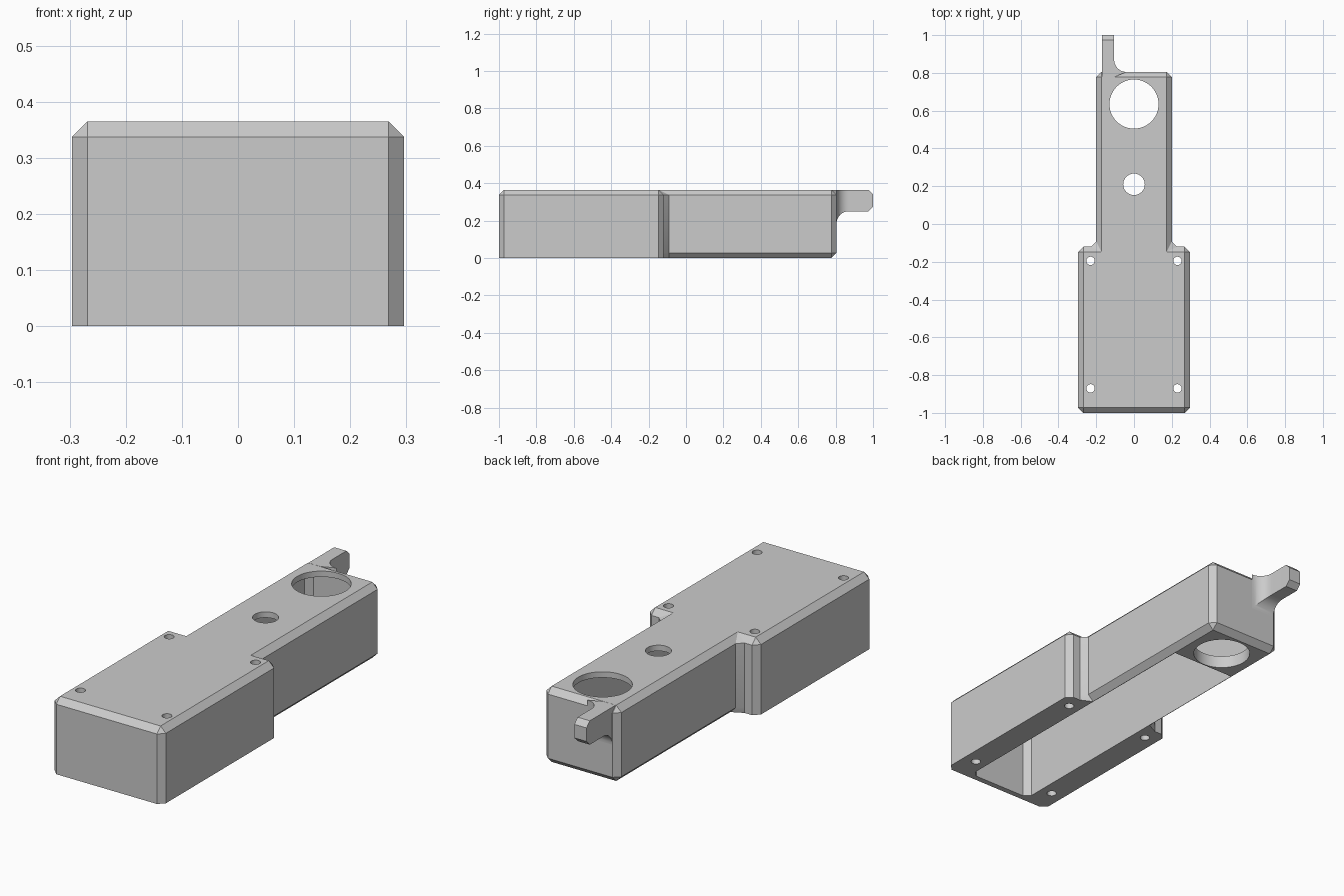
import bpy, bmesh, math

cube = bpy.data.objects.get("Cube")
if cube:
    bpy.data.objects.remove(cube, do_unlink=True)

GREY = (0.6, 0.6, 0.6, 1.0)
mat = bpy.data.materials.new("plain_grey")
mat.use_nodes = True
mat.diffuse_color = GREY
mat.node_tree.nodes["Principled BSDF"].inputs["Base Color"].default_value = GREY

C = 0.028                       # chamfer and wall size
HEIGHT = 0.365
WIDE, NARROW = 0.296, 0.2       # half widths
FRONT, STEP, BACK = -1.0, -0.12, 0.805
INNER = 0.17                    # half width of the cavity


def loft(name, rings):
    """Skin a stack of equal-length rings into a closed solid."""
    bm = bmesh.new()
    loops = [[bm.verts.new(p) for p in ring] for ring in rings]
    n = len(loops[0])
    for a, b in zip(loops, loops[1:]):
        for i in range(n):
            j = (i + 1) % n
            bm.faces.new((a[i], a[j], b[j], b[i]))
    bm.faces.new(loops[0][::-1])
    bm.faces.new(loops[-1])
    bmesh.ops.remove_doubles(bm, verts=bm.verts, dist=0.0005)
    bmesh.ops.recalc_face_normals(bm, faces=bm.faces)
    mesh = bpy.data.meshes.new(name)
    bm.to_mesh(mesh)
    bm.free()
    mesh.materials.append(mat)
    obj = bpy.data.objects.new(name, mesh)
    bpy.context.collection.objects.link(obj)
    return obj


def mirrored(half, z):
    """Complete a right-hand outline across x = 0."""
    return [(x, y, z) for x, y in half] + [(-x, y, z) for x, y in reversed(half)]


def circle(x, y, r, z, n=48):
    return [(x + r * math.cos(math.tau * i / n), y + r * math.sin(math.tau * i / n), z)
            for i in range(n)]


def select_only(obj):
    bpy.ops.object.select_all(action='DESELECT')
    obj.select_set(True)
    bpy.context.view_layer.objects.active = obj


def cut(obj, cutter):
    cutter.hide_render = True
    mod = obj.modifiers.new("cut", 'BOOLEAN')
    mod.operation, mod.solver, mod.object = 'DIFFERENCE', 'EXACT', cutter
    select_only(obj)
    bpy.ops.object.modifier_apply(modifier=mod.name)
    bpy.data.objects.remove(cutter, do_unlink=True)


# Housing: stepped outline, chamfered corners, chamfered top and rear underside
wide_part = [(WIDE - C, FRONT), (WIDE, FRONT + C), (WIDE, STEP - C), (WIDE - C, STEP)]
neck_part = [(NARROW + C, STEP), (NARROW, STEP + C), (NARROW, BACK - C), (NARROW - C, BACK)]
neck_low = [(NARROW + C, STEP), (NARROW - C, STEP + C)] + [(NARROW - C, BACK - C)] * 2
top = [p for p in ((WIDE - C, FRONT + C), (WIDE - C, STEP - C),
                   (NARROW - C, STEP - C), (NARROW - C, BACK - C)) for _ in range(2)]
full = wide_part + neck_part
housing = loft("housing", [mirrored(wide_part + neck_low, 0), mirrored(full, C),
                           mirrored(full, HEIGHT - C), mirrored(top, HEIGHT)])

# Cavity, with a floor plate left at the rear end
ceiling, floor, floor_y = HEIGHT - C, 0.06, 0.5
front_corner = [(INNER - C, FRONT + C), (INNER, FRONT + 2 * C)]
room = front_corner + [(INNER, BACK - 2 * C), (INNER - C, BACK - C)]
opening = front_corner + [(INNER, floor_y)]
cut(housing, loft("cavity_cutter", [mirrored(room, floor), mirrored(room, ceiling)]))
cut(housing, loft("opening_cutter", [mirrored(opening, -0.1), mirrored(opening, 0.1)]))

# Round holes: large rear, small middle, four screw holes
holes = [(0, 0.635, 0.13, -0.1), (0, 0.21, 0.057, 0.2)]
holes += [(sx * 0.23, y, 0.022, -0.1) for sx in (-1, 1) for y in (-0.195, -0.87)]
for x, y, r, low in holes:
    cut(housing, loft("hole_cutter", [circle(x, y, r, low), circle(x, y, r, 0.5)]))

# Rear tab, flaring into the housing with a fillet on its inner side and underside
R, TAB_L, TAB_R, TAB_LOW = 0.065, -0.17, -0.105, 0.25


def section(y, flare=0.0, trim=0.0):
    right, low, high = TAB_R + flare, TAB_LOW - flare + trim, HEIGHT - trim
    return [(TAB_L, y, low), (right, y, low), (right, y, high), (TAB_L, y, high)]


rings = [section(BACK - C + 0.001)]
for i in range(13):
    a = math.pi / 2 * i / 12
    rings.append(section(BACK + R * (1 - math.cos(a)), R * (1 - math.sin(a))))
rings += [section(1 - 0.025), section(1, trim=0.025)]
tab = loft("rear_tab", rings)

for obj in (housing, tab):
    select_only(obj)
    bpy.ops.object.shade_smooth_by_angle(angle=math.radians(25))
